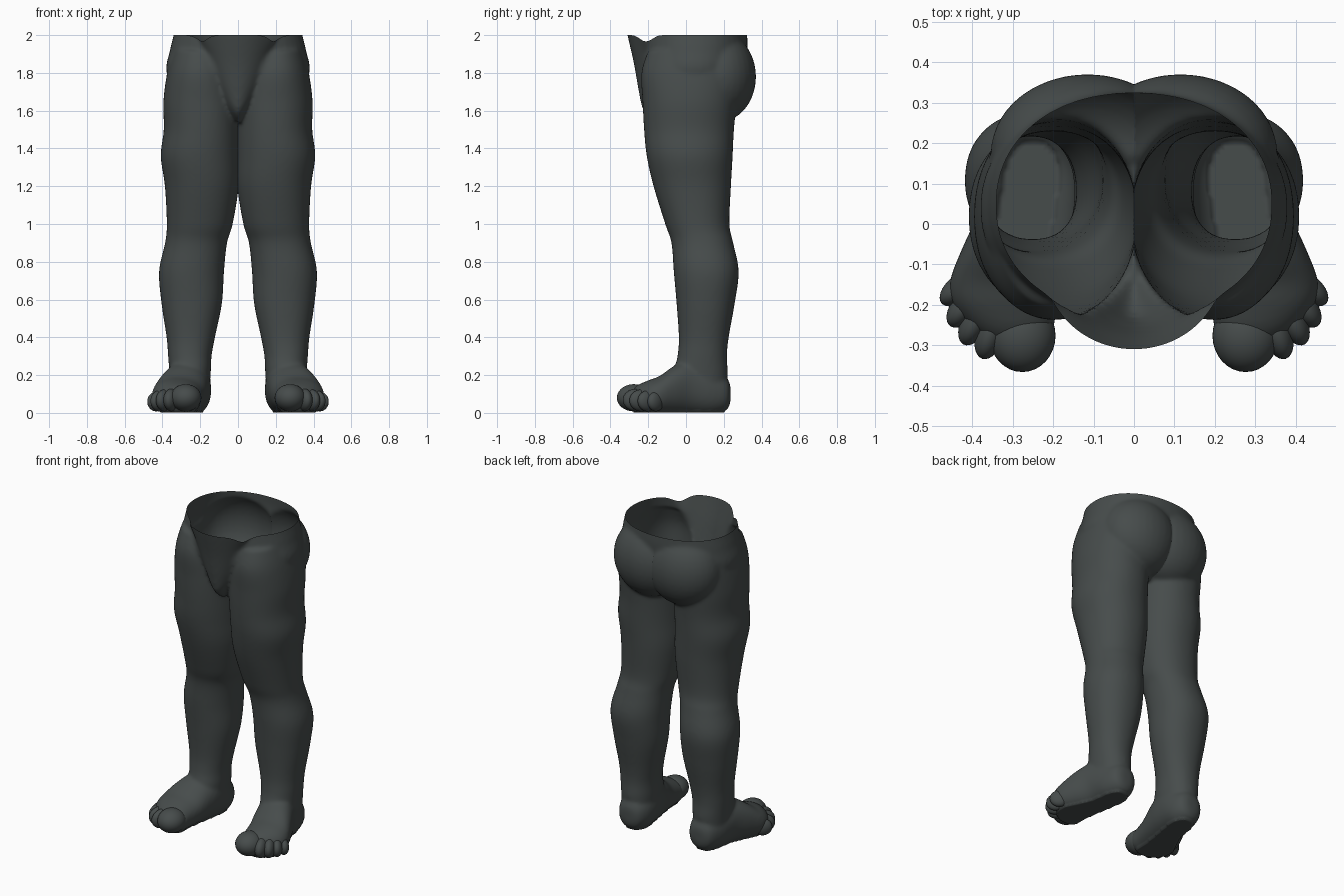
import bpy, bmesh, math
from mathutils import Matrix, Vector

cube = bpy.data.objects.get("Cube")
if cube:
    bpy.data.objects.remove(cube)

SIDES = 48
skin = bpy.data.materials.new("dark slate grey")
skin.use_nodes = True
colour = (0.062, 0.072, 0.071, 1)
skin.diffuse_color = colour
bsdf = skin.node_tree.nodes["Principled BSDF"]
bsdf.inputs["Base Color"].default_value = colour
bsdf.inputs["Roughness"].default_value = 0.7


def spline(rows, steps=5):
    """Catmull-Rom resampling of section rows."""
    out = []
    for i in range(len(rows) - 1):
        quad = [Vector(rows[min(max(i + k, 0), len(rows) - 1)]) for k in (-1, 0, 1, 2)]
        a, b, c, d = quad
        for s in range(steps):
            t = s / steps
            out.append(0.5 * (2 * b + (c - a) * t + (2 * a - 5 * b + 4 * c - d) * t * t
                              + (3 * b - a - 3 * c + d) * t ** 3))
    return out + [Vector(rows[-1])]


def loft(bm, rows, place, power=2.0):
    """Closed loft; each row is position, low/high across, low/high deep."""
    rings = []
    for p, u0, u1, v0, v1 in spline(rows):
        ring = []
        for k in range(SIDES):
            a = math.tau * k / SIDES
            c, s = math.cos(a), math.sin(a)
            u = math.copysign(abs(c) ** (2 / power), c)
            v = math.copysign(abs(s) ** (2 / power), s)
            ring.append(bm.verts.new(place(p, (u0 + u1 + u * (u1 - u0)) / 2,
                                           (v0 + v1 + v * (v1 - v0)) / 2)))
        rings.append(ring)
    for low, high in zip(rings, rings[1:]):
        for k in range(SIDES):
            n = (k + 1) % SIDES
            bm.faces.new((low[k], low[n], high[n], high[k]))
    bm.faces.new(rings[0][::-1])
    bm.faces.new(rings[-1])


def ellipsoid(bm, centre, radii, turn=0):
    matrix = (Matrix.Translation(centre) @ Matrix.Rotation(math.radians(turn), 4, 'Z')
              @ Matrix.Diagonal((*radii, 1)))
    bmesh.ops.create_uvsphere(bm, u_segments=32, v_segments=20, radius=1, matrix=matrix)


def make_object(name, bm):
    bmesh.ops.recalc_face_normals(bm, faces=bm.faces)
    mesh = bpy.data.meshes.new(name)
    bm.to_mesh(mesh)
    bm.free()
    mesh.materials.append(skin)
    obj = bpy.data.objects.new(name, mesh)
    bpy.context.collection.objects.link(obj)
    return obj


def upright(p, u, v):
    return (u, v, p)


def lengthwise(p, u, v):
    return (u, p, max(v, 0))


bm = bmesh.new()

# Leg from ankle to hip
loft(bm, [
    (.06, .16, .35, .0, .2),
    (.2, .145, .362, -.06, .22),
    (.3, .14, .37, -.045, .217),
    (.4, .122, .378, -.038, .226),
    (.58, .085, .405, -.05, .258),
    (.75, .074, .418, -.065, .279),
    (.9, .058, .386, -.077, .25),
    (1, .028, .377, -.11, .23),
    (1.2, -.004, .387, -.172, .238),
    (1.36, -.006, .409, -.208, .247),
    (1.5, -.006, .393, -.222, .254),
    (1.65, -.006, .395, -.23, .27),
    (1.8, .02, .375, -.236, .29),
    (1.92, .05, .345, -.2, .28)], upright, 2.15)

# Pelvis, continued above the waist for trimming
loft(bm, [
    (1.55, -.1, .1, -.1, .15),
    (1.65, -.3, .3, -.16, .25),
    (1.8, -.378, .378, -.232, .31),
    (1.92, -.36, .36, -.232, .325),
    (2, -.341, .341, -.228, .324),
    (2.08, -.325, .325, -.225, .32)], upright, 2.15)

# Wedge-shaped lower belly
loft(bm, [
    (1.54, -.02, .02, -.16, .1),
    (1.6, -.06, .06, -.225, .1),
    (1.7, -.12, .12, -.25, .1),
    (1.85, -.18, .18, -.276, .1),
    (2, -.225, .225, -.31, .12),
    (2.08, -.24, .24, -.325, .12)], upright)

# Buttock
ellipsoid(bm, (.115, .175, 1.78), (.24, .196, .24))

# Foot, heel to ball
loft(bm, [
    (.236, .22, .28, .06, .14),
    (.215, .175, .325, .015, .185),
    (.14, .145, .358, -.012, .23),
    (.03, .145, .385, -.012, .28),
    (-.06, .16, .425, -.012, .25),
    (-.14, .178, .455, -.012, .195),
    (-.2, .19, .447, -.012, .172),
    (-.26, .2, .4, -.005, .145),
    (-.3, .23, .34, .03, .11)], lengthwise, 2.2)

half = make_object("lower_body", bm)

# Fuse the overlapping parts and soften the joins
remesh = half.modifiers.new("fuse", 'REMESH')
remesh.mode = 'VOXEL'
remesh.voxel_size = 0.011
soften = half.modifiers.new("soften", 'SMOOTH')
soften.factor = 0.5
soften.iterations = 7
graph = bpy.context.evaluated_depsgraph_get()
fused = bpy.data.meshes.new_from_object(half.evaluated_get(graph))
half.modifiers.clear()

# Trim at the centre plane and open the waist
bm = bmesh.new()
bm.from_mesh(fused)
for co, normal, inner in (((0, 0, 0), (1, 0, 0), True), ((0, 0, 2), (0, 0, 1), False)):
    bmesh.ops.bisect_plane(bm, geom=bm.verts[:] + bm.edges[:] + bm.faces[:], plane_co=co,
                           plane_no=normal, clear_inner=inner, clear_outer=not inner)

# Dip in the waist rim beside the belly, and a level sole
for v in bm.verts:
    if v.co.z > 1.9:
        near = (v.co.xy - Vector((.2, -.22))).length / .06
        v.co.z -= .035 * math.exp(-near * near) * (v.co.z - 1.9) / .1
    elif v.co.z < .012:
        v.co.z = 0.002
bm.to_mesh(half.data)
bm.free()
if not half.data.materials:
    half.data.materials.append(skin)

# Toes fanned around the front of the foot
parts = [half]
toes = [("big_toe", .276, -.276, .082, .09, .072, 0),
        ("second_toe", .352, -.262, .038, .075, .06, 18),
        ("third_toe", .389, -.236, .036, .07, .058, 28),
        ("fourth_toe", .417, -.203, .034, .062, .055, 38),
        ("little_toe", .433, -.16, .032, .056, .052, 50)]
for name, x, y, wide, long, tall, turn in toes:
    bm = bmesh.new()
    ellipsoid(bm, (x, y, tall + .008), (wide, long, tall), turn)
    parts.append(make_object(name, bm))

# Mirror everything to the other side
for obj in parts:
    mirror = obj.modifiers.new("mirror", 'MIRROR')
    mirror.merge_threshold = 0.0005
    for poly in obj.data.polygons:
        poly.material_index = 0
        poly.use_smooth = True
